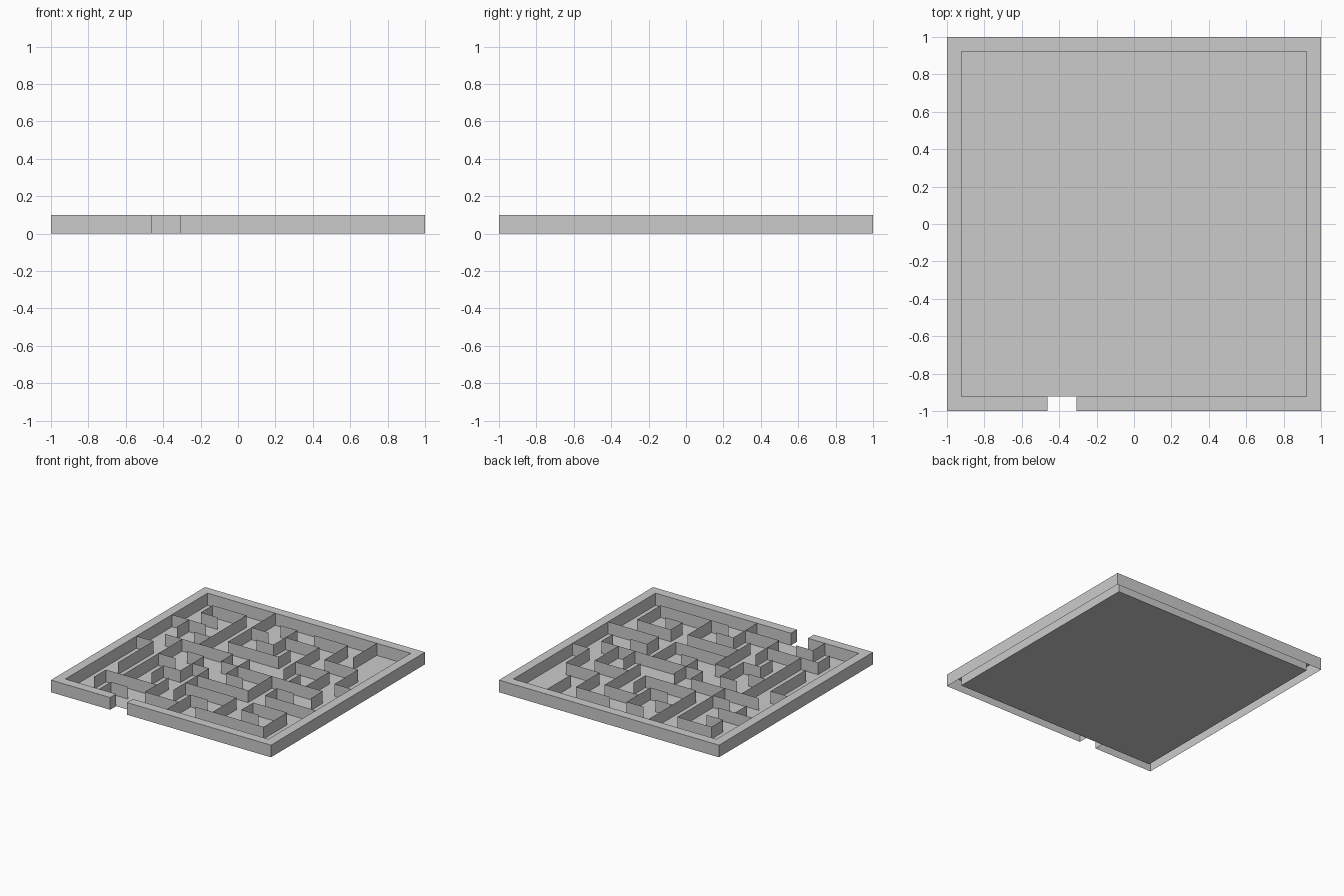
import bpy, bmesh

if "Cube" in bpy.data.objects:
    bpy.data.objects.remove(bpy.data.objects["Cube"])

CELL = 2 / 13      # maze grid spacing
H = 0.10           # wall height
IN = 6 * CELL      # inner edge of the rim


def make_object(name, quads):
    bm = bmesh.new()
    for q in quads:
        bm.faces.new([bm.verts.new(p) for p in q])
    bmesh.ops.remove_doubles(bm, verts=bm.verts[:], dist=1e-5)
    mesh = bpy.data.meshes.new(name)
    bm.to_mesh(mesh)
    bm.free()
    ob = bpy.data.objects.new(name, mesh)
    bpy.context.collection.objects.link(ob)
    return ob


# Floor sheet
make_object("floor", [[(-IN, -IN, 0), (IN, -IN, 0), (IN, IN, 0), (-IN, IN, 0)]])

# Outer rim: open-bottomed channel swept around the square, with an entrance gap
gap_l, gap_r = -3 * CELL, -2 * CELL
stations = [((gap_r, -1), (gap_r, -IN))]
stations += [((sx, sy), (sx * IN, sy * IN))
             for sx, sy in ((1, -1), (1, 1), (-1, 1), (-1, -1))]
stations += [((gap_l, -1), (gap_l, -IN))]
profiles = [[(*o, 0), (*o, H), (*i, H), (*i, 0)] for o, i in stations]
rim = []
for a, b in zip(profiles, profiles[1:]):
    for k in range(3):
        rim.append([a[k], b[k], b[k + 1], a[k + 1]])
rim += [profiles[0], profiles[-1][::-1]]
make_object("outer_rim", rim)

# Thin inner walls running along x: grid row -> (start, end) columns
rows = {
    5: [(-5, -3), (-1, 0), (1, 3)],
    4: [(-5, -4), (-2, -1), (0, 2)],
    3: [(-6, -4), (-1, 0), (3, 5)],
    2: [(-4, -3), (-2, 1), (2, 4)],
    1: [(-5, -1), (5, 6)],
    0: [(-6, -5), (-3, -2), (-1, 5)],
    -1: [(-4, -3), (-2, -1), (0, 1), (3, 4)],
    -2: [(-3, -2), (-1, 2), (3, 6)],
    -3: [(-1, 2), (3, 5)],
    -4: [(-5, -2), (0, 1), (3, 4)],
    -5: [(-4, -3), (-2, 0), (1, 5)],
}
# Thin inner walls running along y: grid column -> (start, end) rows
columns = {
    -5: [(4, 5), (2, 3), (-3, 0), (-5, -4)],
    -4: [(-4, 1), (-6, -5)],
    -3: [(1, 5), (-3, -2)],
    -2: [(2, 6), (-2, 0), (-5, -3)],
    -1: [(0, 1), (-4, -1)],
    0: [(3, 5), (-1, 1), (-6, -4)],
    1: [(2, 3)],
    2: [(1, 4), (-2, 0), (-5, -3)],
    3: [(3, 5), (0, 1), (-2, -1), (-4, -3)],
    4: [(4, 6), (0, 2)],
    5: [(1, 3), (-1, 0), (-5, -3)],
}


def wall(x0, y0, x1, y1):
    x0, y0, x1, y1 = (v * CELL for v in (x0, y0, x1, y1))
    return [(x0, y0, 0), (x1, y1, 0), (x1, y1, H), (x0, y0, H)]


make_object("cross_walls", [wall(a, r, b, r) for r, segs in rows.items() for a, b in segs])
make_object("lengthwise_walls", [wall(c, a, c, b) for c, segs in columns.items() for a, b in segs])
